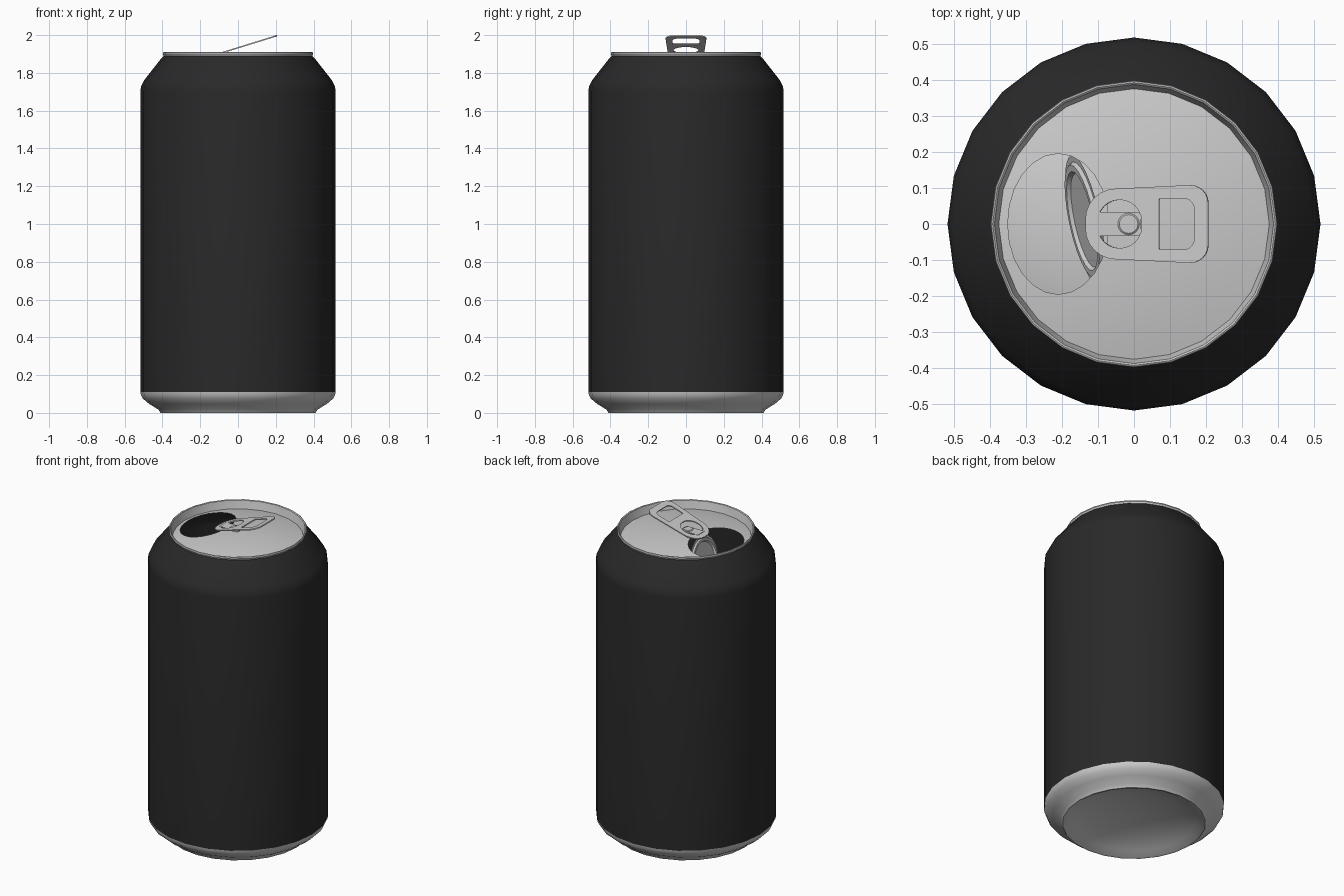
import bpy, bmesh
from math import sin, cos, tau, radians, atan

if "Cube" in bpy.data.objects:
    bpy.data.objects.remove(bpy.data.objects["Cube"])

SIDES = 24


def skin(name, rings, angle=35, color=None):
    """Join a list of closed point rings into one smooth surface."""
    bm = bmesh.new()
    rows = [[bm.verts.new(p) for p in ring] for ring in rings]
    for a, b in zip(rows, rows[1:]):
        n = len(a)
        for j in range(n):
            k = (j + 1) % n
            bm.faces.new((a[j], a[k], b[k], b[j]))
    bmesh.ops.remove_doubles(bm, verts=bm.verts, dist=1e-5)
    me = bpy.data.meshes.new(name)
    bm.to_mesh(me)
    bm.free()
    ob = bpy.data.objects.new(name, me)
    bpy.context.collection.objects.link(ob)
    if color:
        mat = bpy.data.materials.new(name + "_paint")
        mat.diffuse_color = color
        mat.use_nodes = True
        mat.node_tree.nodes["Principled BSDF"].inputs["Base Color"].default_value = mat.diffuse_color
        me.materials.append(mat)
    smooth(ob, angle)
    return ob


def smooth(ob, angle):
    bpy.ops.object.select_all(action='DESELECT')
    ob.select_set(True)
    bpy.context.view_layer.objects.active = ob
    bpy.ops.object.shade_smooth_by_angle(angle=radians(angle))


def lathe(profile, sx=1, sy=1, n=SIDES):
    return [[(r * sx * cos(tau * j / n), r * sy * sin(tau * j / n), z)
             for j in range(n)] for r, z in profile]


# Bare metal base with a domed underside
skin("base", lathe([(0, .09), (.13, .083), (.26, .06), (.36, .025), (.395, .004),
                    (.41, 0), (.422, .018), (.47, .047), (.503, .075),
                    (.514, .095), (.517, .11)]))

# Painted wall and shoulder
skin("body", lathe([(.517, .11), (.517, 1.705), (.513, 1.73), (.498, 1.76),
                    (.41, 1.872), (.394, 1.89)]), 40, (.022, .022, .022, 1))

# Rolled rim and the inner wall below it
skin("rim", lathe([(.394, 1.89), (.398, 1.9), (.396, 1.908), (.392, 1.91),
                   (.387, 1.906), (.381, 1.88), (.375, 1.857)]))


# Domed lid with an oval mouth
def lid_point(t, s):
    x = (1 - s) * (-.21 + .14 * cos(t)) + s * .375 * cos(t)
    y = (1 - s) * .195 * sin(t) + s * .375 * sin(t)
    return x, y, 1.897 - .04 * (x * x + y * y) / .375 ** 2


skin("lid", [[lid_point(tau * j / SIDES, 1 - i / 6) for j in range(SIDES)]
             for i in range(7)])

# Mouth flap pushed down inside the can
flap = skin("mouth_flap", lathe([(1, 0), (.9, 0), (.86, .01), (.76, .01),
                                 (.72, 0), (0, 0)], .135, .185), 25)
flap.rotation_euler = (0, radians(-72), radians(12))
flap.location = (-.135, .01, 1.752)


# Pull tab: flat outline with a round and a square opening
def rounded(x0, x1, h0, h1, r0, r1, n=6):
    """Rounded outline from x0 (half height h0) to x1 (half height h1)."""
    pts = []
    corners = ((x1 - r1, h1 - r1, r1, 0), (x0 + r0, h0 - r0, r0, 1),
               (x0 + r0, r0 - h0, r0, 2), (x1 - r1, r1 - h1, r1, 3))
    for cx, cy, r, q in corners:
        for i in range(n + 1):
            a = (q + i / n) * tau / 4
            pts.append((cx + r * cos(a), cy + r * sin(a)))
    return pts


def plate(name, outlines, thick):
    cu = bpy.data.curves.new(name, 'CURVE')
    cu.dimensions = '2D'
    cu.fill_mode = 'BOTH'
    cu.extrude = thick / 2
    for pts in outlines:
        sp = cu.splines.new('POLY')
        sp.points.add(len(pts) - 1)
        for p, (x, y) in zip(sp.points, pts):
            p.co = (x, y, 0, 1)
        sp.use_cyclic_u = True
    ob = bpy.data.objects.new(name, cu)
    bpy.context.collection.objects.link(ob)
    bpy.ops.object.select_all(action='DESELECT')
    ob.select_set(True)
    bpy.context.view_layer.objects.active = ob
    bpy.ops.object.convert(target='MESH')
    ob = bpy.context.view_layer.objects.active
    smooth(ob, 35)
    return ob


slope = atan(.31)
tab = plate("pull_tab", [rounded(-.134, .206, .098, .108, .085, .05),
                         rounded(-.1, .022, .067, .067, .06, .06),
                         rounded(.07, .168, .071, .071, .004, .03)], .007)
tab.scale.x = 1 / cos(slope)
tab.rotation_euler.y = -slope
tab.location.z = 1.933

# Tongue that holds the tab, and the rivet through it
tongue = plate("tab_tongue", [rounded(-.106, .02, .033, .033, .003, .012)], .005)
tongue.location.z = 1.904
rivet = skin("rivet", lathe([(.03, 1.89), (.03, 1.908), (.026, 1.911), (0, 1.911)], n=16))
rivet.location.x = -.015
